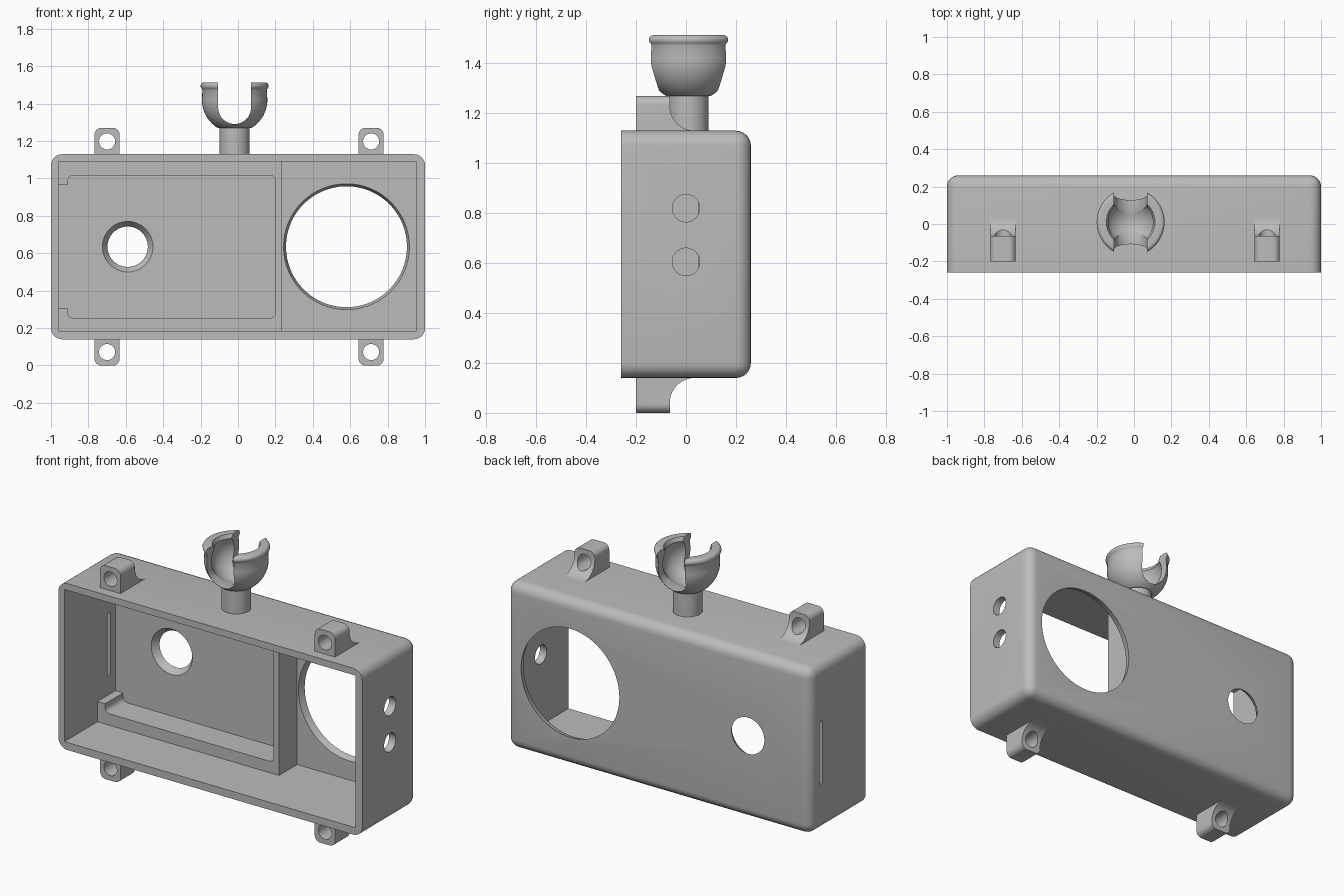
import bpy, bmesh
from math import sin, cos, pi, radians
from mathutils import Vector, Matrix

old = bpy.data.objects.get("Cube")
if old:
    bpy.data.objects.remove(old, do_unlink=True)

grey = bpy.data.materials.new("plain grey")
grey.use_nodes = True
colour = (0.5, 0.5, 0.5, 1)
grey.diffuse_color = colour
grey.node_tree.nodes["Principled BSDF"].inputs["Base Color"].default_value = colour

MID = 0.635  # height of the case centre


def make(name, bm):
    bmesh.ops.recalc_face_normals(bm, faces=bm.faces)
    mesh = bpy.data.meshes.new(name)
    bm.to_mesh(mesh)
    bm.free()
    mesh.materials.append(grey)
    obj = bpy.data.objects.new(name, mesh)
    bpy.context.collection.objects.link(obj)
    return obj


def box(x0, x1, y0, y1, z0, z1):
    bm = bmesh.new()
    bmesh.ops.create_cube(bm, size=1)
    size = Vector((x1 - x0, y1 - y0, z1 - z0))
    centre = Vector((x0 + x1, y0 + y1, z0 + z1)) / 2
    for v in bm.verts:
        v.co = v.co * size + centre
    return bm


def prism(points, offset):
    """Extrude a closed outline of 3D points along the offset."""
    bm = bmesh.new()
    face = bm.faces.new([bm.verts.new(p) for p in points])
    new = bmesh.ops.extrude_face_region(bm, geom=[face])["geom"]
    bmesh.ops.translate(bm, vec=offset, verts=[g for g in new if isinstance(g, bmesh.types.BMVert)])
    return bm


def round_edges(bm, test, radius, segments=6):
    edges = [e for e in bm.edges if test(*[v.co for v in e.verts])]
    bmesh.ops.bevel(bm, geom=edges, offset=radius, segments=segments, profile=0.5, affect='EDGES')


def cone(r1, r2, depth, centre, axis):
    bm = bmesh.new()
    turn = Vector((0, 0, 1)).rotation_difference(Vector(axis)).to_matrix().to_4x4()
    bmesh.ops.create_cone(bm, cap_ends=True, segments=64, radius1=r1, radius2=r2,
                          depth=depth, matrix=Matrix.Translation(centre) @ turn)
    return bm


def cut(obj, bm):
    cutter = make("cutter", bm)
    cutter.hide_render = True
    mod = obj.modifiers.new("cut", 'BOOLEAN')
    mod.operation, mod.solver, mod.object = 'DIFFERENCE', 'EXACT', cutter
    bpy.context.view_layer.objects.active = obj
    bpy.ops.object.modifier_apply(modifier=mod.name)
    bpy.data.objects.remove(cutter, do_unlink=True)


def smooth(obj):
    bpy.ops.object.select_all(action='DESELECT')
    obj.select_set(True)
    bpy.context.view_layer.objects.active = obj
    bpy.ops.object.shade_smooth_by_angle(angle=radians(32))


# Case: all edges rounded but the open front
bm = box(-1, 1, -0.26, 0.26, 0.14, 1.13)
round_edges(bm, lambda a, b: max(a.y, b.y) > 0, 0.06)
case = make("case", bm)
cut(case, box(-0.96, 0.955, -0.4, 0.22, 0.185, 1.09))
# Large and small round windows, tapering towards the back
cut(case, cone(0.34, 0.32, 0.06, (0.58, 0.24, MID), (0, 1, 0)))
cut(case, cone(0.142, 0.101, 0.06, (-0.59, 0.24, MID), (0, 1, 0)))
# Side holes and side slot
for z in (0.605, 0.82):
    cut(case, cone(0.055, 0.055, 0.2, (0.98, 0, z), (1, 0, 0)))
cut(case, box(-1.1, -0.9, 0.145, 0.175, 0.415, 0.79))
smooth(case)

# Tray frame and divider inside the case, open on its right side
half = [(-0.97, 0.33), (-0.91, 0.33), (-0.91, 0.382), (0.2, 0.382)]
outer = [(0.235, 0.46), (-0.97, 0.46)]
outline = [(x, MID + h) for x, h in half]
outline += [(x, MID - h) for x, h in reversed(half)]
outline += [(x, MID - h) for x, h in reversed(outer)] + [(x, MID + h) for x, h in outer]
bm = prism([(x, 0.05, z) for x, z in outline], (0, 0.18, 0))
round_edges(bm, lambda a, b: abs(a.y - b.y) > 0.1 and abs(abs(a.z - MID) - 0.382) < 0.001, 0.03)
smooth(make("tray_frame", bm))

# Four mounting lugs with a concave foot
for side, cx in (("right", -0.70), ("left", 0.712)):
    for level, s in (("upper", 1), ("lower", -1)):
        arc = [(0.035 - 0.1 * cos(a), 0.595 - 0.1 * sin(a)) for a in [i * pi / 20 for i in range(11)]]
        profile = [(0.035, 0.47), (-0.2, 0.47), (-0.2, 0.635), (-0.065, 0.635)] + arc
        bm = prism([(cx - 0.067, y, MID + s * h) for y, h in profile], (0.134, 0, 0))
        round_edges(bm, lambda a, b: min(abs(a.z - MID), abs(b.z - MID)) > 0.63
                    and abs(a.y - b.y) > 0.1, 0.035)
        lug = make(f"{level}_{side}_lug", bm)
        cut(lug, cone(0.043, 0.043, 0.6, (cx, 0, MID + s * 0.563), (0, 1, 0)))
        smooth(lug)

# Post under the socket
SX, SY = -0.018, 0.01
smooth(make("socket_post", cone(0.08, 0.08, 0.18, (SX, SY, 1.19), (0, 0, 1))))

# Socket cup: lathed outer bowl, rim bead and hollow
ZC = 1.42
profile = [(0, 1.27)]
profile += [(0.175 * cos(a), ZC + 0.175 * sin(a)) for a in [radians(-59 + 6 * i) for i in range(11)]]
profile += [(0.172, 1.472)]
profile += [(0.162 + 0.02 * cos(a), 1.494 + 0.02 * sin(a)) for a in [radians(-50 + 20 * i) for i in range(8)]]
profile += [(0.13, 1.512)]
profile += [(0.138 * cos(a), ZC + 0.138 * sin(a)) for a in [radians(30 - 8 * i) for i in range(15)]]
profile += [(0, ZC - 0.138)]
bm = bmesh.new()
verts = [bm.verts.new((SX + r, SY, z)) for r, z in profile]
edges = [bm.edges.new(pair) for pair in zip(verts, verts[1:])]
bmesh.ops.spin(bm, geom=verts + edges, cent=(SX, SY, 0), axis=(0, 0, 1), angle=2 * pi, steps=48)
bmesh.ops.remove_doubles(bm, verts=bm.verts, dist=0.0005)
cup = make("socket_cup", bm)
# Round-bottomed slot through the cup, front to back
arc = [(SX + 0.088 * cos(a), 1.379 + 0.088 * sin(a)) for a in [pi + i * pi / 24 for i in range(25)]]
slot = arc + [(SX + 0.088, 1.7), (SX - 0.088, 1.7)]
cut(cup, prism([(x, -0.5, z) for x, z in slot], (0, 1, 0)))
smooth(cup)
